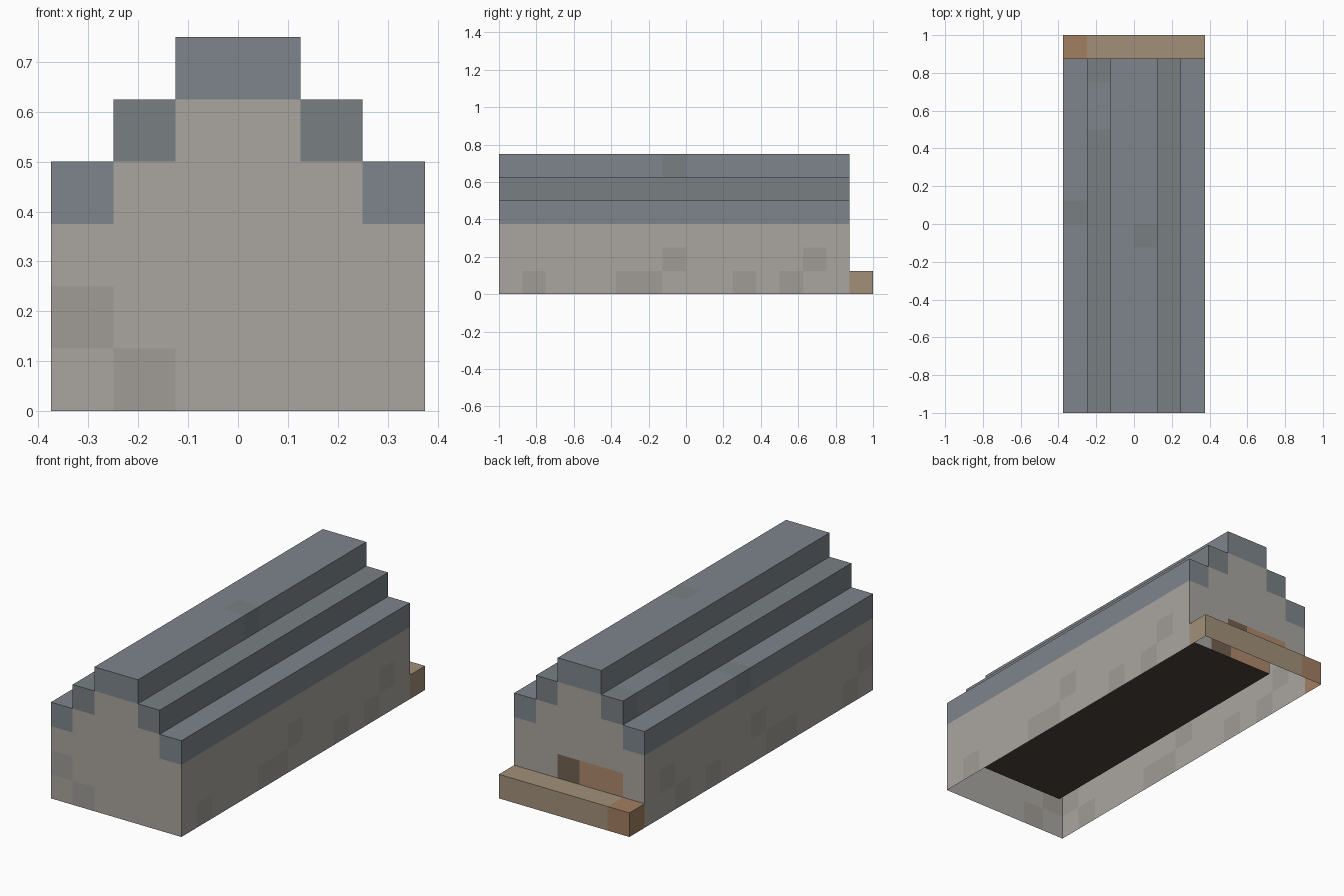
import bpy, bmesh, random
from mathutils import Vector

if "Cube" in bpy.data.objects:
    bpy.data.objects.remove(bpy.data.objects["Cube"])

random.seed(4)
U = 0.125                      # block size
NX, NY = 6, 15                 # body footprint in blocks


def mat(name, r, g, b):
    m = bpy.data.materials.new(name)
    m.diffuse_color = (r, g, b, 1)
    m.use_nodes = True
    m.node_tree.nodes["Principled BSDF"].inputs["Base Color"].default_value = m.diffuse_color
    return m


stone = mat("stone", 0.40, 0.38, 0.35)
stone_worn = mat("stone_worn", 0.35, 0.335, 0.305)
slate = mat("slate", 0.21, 0.235, 0.265)
slate_grey = mat("slate_grey", 0.19, 0.215, 0.225)
timber = mat("timber", 0.36, 0.28, 0.19)
timber_red = mat("timber_red", 0.36, 0.21, 0.12)
door_wood = mat("door_wood", 0.42, 0.25, 0.15)
door_dark = mat("door_dark", 0.17, 0.12, 0.08)
earth = mat("earth", 0.075, 0.055, 0.042)

parts = {n: {} for n in ("walls", "roof", "door", "sill", "floor")}

# Roof: three mirrored steps running the full length
for y in range(NY):
    for step in range(3):
        for x in (step, NX - 1 - step):
            base = slate_grey if step == 1 else slate
            odd = slate_grey if base is slate else slate
            parts["roof"][x, y, 3 + step] = odd if random.random() < 0.05 else base

# Walls: two long sides and two stepped gables, with worn blocks near the ground
worn = {(1, 0), (5, 0), (6, 0), (10, 0), (12, 0), (7, 1), (13, 1)}
for y in range(NY):
    for x in range(NX):
        gable = y in (0, NY - 1)
        if not gable and x not in (0, NX - 1):
            parts["floor"][x, y, 0] = earth
            continue
        for z in range(3 + min(x, NX - 1 - x)):
            is_worn = (y, z) in worn or (y == 0 and (x, z) in {(0, 1), (1, 0)})
            parts["walls"][x, y, z] = stone_worn if is_worn else stone

# Door blocks set flush in the back gable
for x, m in ((1, door_wood), (2, door_wood), (3, door_dark)):
    del parts["walls"][x, NY - 1, 1]
    parts["door"][x, NY - 1, 1] = m

# Sill along the back
for x in range(NX):
    parts["sill"][x, NY, 0] = timber_red if x == 0 else timber

filled = {c for blocks in parts.values() for c in blocks}
origin = Vector((-NX / 2 * U, -1, 0))


def build(name, blocks):
    """Make only the exposed block faces; the underside stays open."""
    mats = list(dict.fromkeys(blocks.values()))
    bm = bmesh.new()
    for cell, m in blocks.items():
        for axis in range(3):
            for side in (0, 1):
                near = list(cell)
                near[axis] += 1 if side else -1
                if tuple(near) in filled or near[2] < 0:
                    continue
                corners = []
                for a, b in ((0, 0), (1, 0), (1, 1), (0, 1)):
                    p = Vector(cell)
                    p[axis] += side
                    p[(axis + 1) % 3] += a
                    p[(axis + 2) % 3] += b
                    corners.append(bm.verts.new(origin + p * U))
                face = bm.faces.new(corners if side else corners[::-1])
                face.material_index = mats.index(m)
    bmesh.ops.remove_doubles(bm, verts=bm.verts, dist=1e-4)
    bm.normal_update()
    me = bpy.data.meshes.new(name)
    bm.to_mesh(me)
    bm.free()
    for m in mats:
        me.materials.append(m)
    bpy.context.collection.objects.link(bpy.data.objects.new(name, me))


for part_name, part_blocks in parts.items():
    build(part_name, part_blocks)
